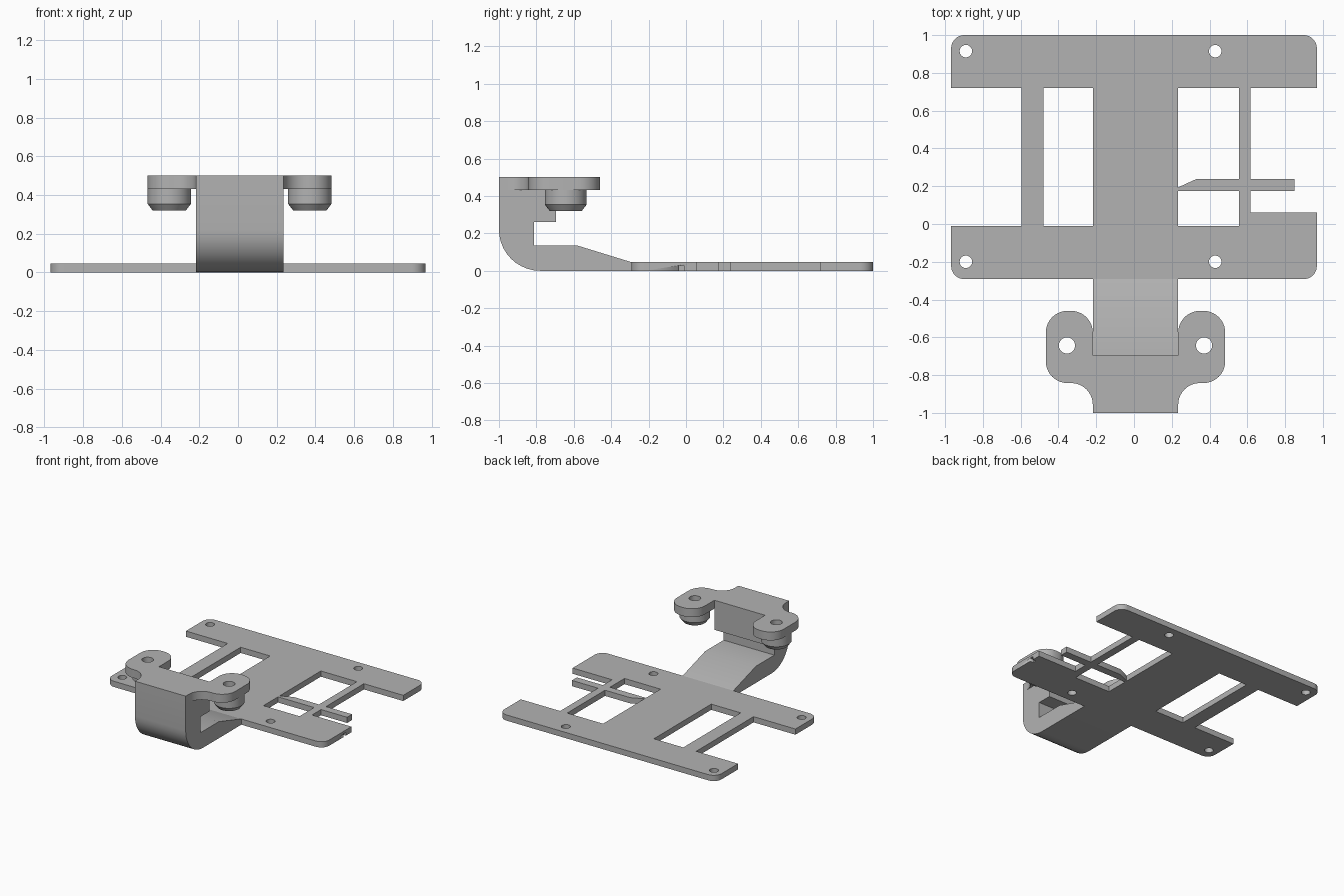
import bpy
import bmesh
from math import pi
from mathutils import Matrix, Vector

if "Cube" in bpy.data.objects:
    bpy.data.objects.remove(bpy.data.objects["Cube"], do_unlink=True)

grey = bpy.data.materials.new("plain grey")
grey.use_nodes = True
colour = (0.45, 0.45, 0.45, 1)
grey.diffuse_color = colour
grey.node_tree.nodes["Principled BSDF"].inputs["Base Color"].default_value = colour

# Shared dimensions
LEFT, RIGHT = -0.218, 0.234        # sides of the central spine
MIDDLE = (LEFT + RIGHT) / 2
HALF = 0.968                       # half width of the base plate
THICK = 0.046
EAR_BOTTOM, TOP = 0.432, 0.5
BOSS_Y, BOSS_OFFSET = -0.643, 0.363


def rounded(points, steps=10):
    """Polygon outline; a third value on a point rounds that corner."""
    outline = []
    for i, point in enumerate(points):
        corner = Vector(point[:2])
        if len(point) == 2:
            outline.append(corner)
            continue
        before = (Vector(points[i - 1][:2]) - corner).normalized()
        after = (Vector(points[(i + 1) % len(points)][:2]) - corner).normalized()
        centre = corner + (before + after) * point[2]
        for k in range(steps + 1):
            ray = Matrix.Rotation(k / steps * pi / 2, 2) @ Vector((1, 0))
            outline.append(centre - after * point[2] * ray.x - before * point[2] * ray.y)
    return outline


def circle(x, y, radius, count=32):
    return [Vector((x, y)) + Matrix.Rotation(2 * pi * k / count, 2) @ Vector((radius, 0))
            for k in range(count)]


def box(x0, x1, y0, y1):
    return [Vector(p) for p in ((x0, y0), (x1, y0), (x1, y1), (x0, y1))]


def finish(name, mesh):
    obj = bpy.data.objects.new(name, mesh)
    bpy.context.collection.objects.link(obj)
    mesh.materials.clear()
    mesh.materials.append(grey)
    bpy.ops.object.select_all(action='DESELECT')
    obj.select_set(True)
    bpy.context.view_layer.objects.active = obj
    bpy.ops.object.shade_smooth_by_angle(angle=pi / 6)
    return obj


def extrude(name, outlines, low, high, axes=None):
    """Fill the outlines (inner ones become holes) and give them thickness."""
    curve = bpy.data.curves.new(name, 'CURVE')
    curve.dimensions = '2D'
    curve.fill_mode = 'BOTH'
    curve.extrude = (high - low) / 2
    for outline in outlines:
        spline = curve.splines.new('POLY')
        spline.points.add(len(outline) - 1)
        for target, p in zip(spline.points, outline):
            target.co = (p.x, p.y, 0, 1)
        spline.use_cyclic_u = True
    temp = bpy.data.objects.new("temporary", curve)
    bpy.context.collection.objects.link(temp)
    graph = bpy.context.evaluated_depsgraph_get()
    mesh = bpy.data.meshes.new_from_object(temp.evaluated_get(graph))
    bpy.data.objects.remove(temp, do_unlink=True)
    mesh.transform(Matrix.Translation((0, 0, (low + high) / 2)))
    if axes:
        mesh.transform(axes)
    bm = bmesh.new()
    bm.from_mesh(mesh)
    bmesh.ops.remove_doubles(bm, verts=bm.verts, dist=1e-5)
    bmesh.ops.recalc_face_normals(bm, faces=bm.faces)
    bm.to_mesh(mesh)
    bm.free()
    return finish(name, mesh)


def lathe(name, profile, x, y):
    bm = bmesh.new()
    ring = [bm.verts.new((r, 0, z)) for r, z in profile]
    edges = [bm.edges.new((a, b)) for a, b in zip(ring, ring[1:] + ring[:1])]
    bmesh.ops.spin(bm, geom=ring + edges, cent=(0, 0, 0), axis=(0, 0, 1),
                   angle=2 * pi, steps=40, use_merge=False)
    bmesh.ops.remove_doubles(bm, verts=bm.verts, dist=1e-5)
    bmesh.ops.recalc_face_normals(bm, faces=bm.faces)
    bmesh.ops.translate(bm, verts=bm.verts, vec=(x, y, 0))
    mesh = bpy.data.meshes.new(name)
    bm.to_mesh(mesh)
    bm.free()
    return finish(name, mesh)


# Base plate: two cross bars, spine, struts and a thin side tongue
FRONT, BAR, BACK_BAR, BACK = -0.292, -0.01, 0.72, 1
STRUT = (0.555, 0.617)
TONGUE = (0.175, 0.238)
outer = rounded([
    (-HALF, FRONT, 0.07), (HALF, FRONT, 0.07),
    (HALF, 0.06), (STRUT[1], 0.06),
    (STRUT[1], TONGUE[0]), (0.85, TONGUE[0]), (0.85, TONGUE[1]), (STRUT[1], TONGUE[1]),
    (STRUT[1], BACK_BAR), (HALF, BACK_BAR),
    (HALF, BACK, 0.07), (-HALF, BACK, 0.07),
    (-HALF, BACK_BAR), (-0.595, BACK_BAR), (-0.595, BAR), (-HALF, BAR)])
windows = [
    box(-0.48, LEFT, BAR, BACK_BAR),
    box(RIGHT, STRUT[0], BAR, TONGUE[0]),
    rounded([(RIGHT, 0.194), (0.33, TONGUE[1]), (STRUT[0], TONGUE[1]),
             (STRUT[0], BACK_BAR), (RIGHT, BACK_BAR)])]
screw_holes = [circle(x, y, 0.033) for x in (-0.89, 0.43) for y in (-0.2, 0.915)]
plate = extrude("base_plate", [outer] + windows + screw_holes, 0, THICK)

# Small notch in the plate's side edge
cutter = extrude("notch_cutter", [box(HALF - 0.03, HALF + 0.05, -0.04, -0.01)], -0.05, 0.027)
cutter.hide_render = True
cutter.hide_viewport = True
cut = plate.modifiers.new("notch", 'BOOLEAN')
cut.operation = 'DIFFERENCE'
cut.solver = 'EXACT'
cut.object = cutter

# Hooked arm: side profile in (y, z), swept across the spine width
sideways = Matrix(((0, 0, 1, 0), (1, 0, 0, 0), (0, 1, 0, 0), (0, 0, 0, 1)))
hook = rounded([
    (FRONT, 0), (-1, 0, 0.22), (-1, EAR_BOTTOM), (-0.695, EAR_BOTTOM), (-0.695, 0.262),
    (-0.812, 0.262), (-0.812, 0.134), (-0.578, 0.134), (FRONT, THICK)])
extrude("hooked_arm", [hook], LEFT, RIGHT, sideways)

# Mounting plate with two rounded ears, mirrored about the spine
ear = rounded([
    (MIDDLE, -1), (RIGHT, -1), (RIGHT, -0.842, 0.115), (0.483, -0.842, 0.115),
    (0.483, -0.46, 0.115), (RIGHT, -0.46, 0.115), (RIGHT, -0.695), (MIDDLE, -0.695)])[1:-1]
mirrored = [Vector((2 * MIDDLE - p.x, p.y)) for p in reversed(ear)]
ear_holes = [circle(MIDDLE + side * BOSS_OFFSET, BOSS_Y, 0.043) for side in (-1, 1)]
extrude("ear_plate", [ear + mirrored] + ear_holes, EAR_BOTTOM, TOP)

# Chamfered hollow bosses under the ears
boss = [(0.043, EAR_BOTTOM), (0.043, 0.32), (0.086, 0.32), (0.112, 0.354), (0.112, EAR_BOTTOM)]
for side, label in ((-1, "right"), (1, "left")):
    lathe(label + "_boss", boss, MIDDLE + side * BOSS_OFFSET, BOSS_Y)
